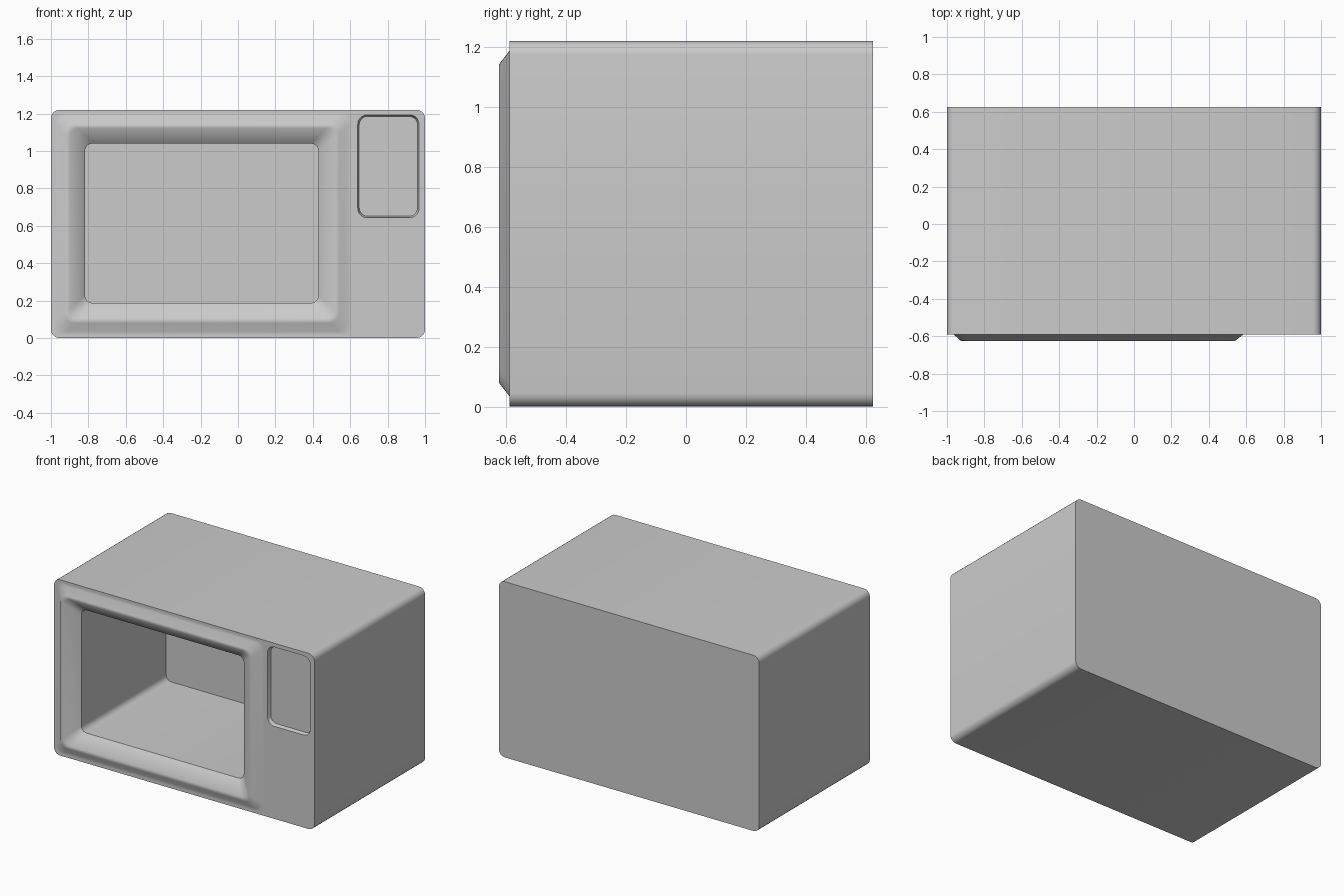
import bpy, bmesh
from math import sin, cos, pi, radians

cube = bpy.data.objects.get("Cube")
if cube:
    bpy.data.objects.remove(cube, do_unlink=True)

grey = bpy.data.materials.new("light grey")
grey.use_nodes = True
grey.diffuse_color = (0.6, 0.6, 0.6, 1)
grey.node_tree.nodes["Principled BSDF"].inputs["Base Color"].default_value = (0.6, 0.6, 0.6, 1)

SEG = 5


def ring(bm, x0, x1, z0, z1, r, y):
    """Rounded rectangle of vertices facing the front."""
    corners = [(x1 - r, z0 + r, -90), (x1 - r, z1 - r, 0),
               (x0 + r, z1 - r, 90), (x0 + r, z0 + r, 180)]
    verts = []
    for cx, cz, start in corners:
        for i in range(SEG + 1):
            a = radians(start) + i / SEG * pi / 2
            verts.append(bm.verts.new((cx + r * cos(a), y, cz + r * sin(a))))
    return verts


def bridge(bm, a, b):
    """Join two rings; a is the one nearer the outside of the surface path."""
    n = len(a)
    for i in range(n):
        j = (i + 1) % n
        bm.faces.new((a[i], a[j], b[j], b[i]))


def loft(bm, rings):
    for a, b in zip(rings, rings[1:]):
        bridge(bm, a, b)


def loop_edges(bm, loop):
    edges = []
    for i, v in enumerate(loop):
        w = loop[(i + 1) % len(loop)]
        edges.append(bm.edges.get((v, w)) or bm.edges.new((v, w)))
    return edges


def finish(bm, name, angle):
    mesh = bpy.data.meshes.new(name)
    bm.to_mesh(mesh)
    bm.free()
    mesh.materials.append(grey)
    obj = bpy.data.objects.new(name, mesh)
    bpy.context.collection.objects.link(obj)
    bpy.ops.object.select_all(action="DESELECT")
    obj.select_set(True)
    bpy.context.view_layer.objects.active = obj
    bpy.ops.object.shade_smooth_by_angle(angle=radians(angle))
    return obj


FRONT = -0.59
BACK = 0.625

# Casing with the raised door frame and a hole for the control panel
bm = bmesh.new()
back = ring(bm, -1, 1, 0, 1.22, 0.045, BACK)
front = ring(bm, -1, 1, 0, 1.22, 0.045, FRONT)
loft(bm, [back, front])
bm.faces.new(back[::-1])

frame = [
    ring(bm, -0.985, 0.615, 0.015, 1.205, 0.045, FRONT),
    ring(bm, -0.965, 0.585, 0.035, 1.187, 0.05, FRONT),
    ring(bm, -0.925, 0.54, 0.08, 1.142, 0.05, -0.625),
    ring(bm, -0.9, 0.515, 0.105, 1.122, 0.045, -0.625),
    ring(bm, -0.818, 0.43, 0.187, 1.04, 0.04, -0.55),
]
loft(bm, frame)

panel = ring(bm, 0.64, 0.968, 0.643, 1.193, 0.05, FRONT)
edges = [e for loop in (front, frame[0], panel) for e in loop_edges(bm, loop)]
bmesh.ops.triangle_fill(bm, use_beauty=True, use_dissolve=False,
                        edges=edges, normal=(0, -1, 0))
bm.normal_update()
for f in bm.faces:
    if all(abs(v.co.y - FRONT) < 1e-5 for v in f.verts) and f.normal.y > 0:
        f.normal_flip()
finish(bm, "casing_and_door_frame", 45)

# Cooking cavity behind the door opening
bm = bmesh.new()
inside = [ring(bm, -0.818, 0.43, 0.187, 1.04, 0.04, y) for y in (-0.55, 0.38)]
loft(bm, inside)
bm.faces.new(inside[-1])
finish(bm, "cooking_cavity", 40)

# Recessed control panel
bm = bmesh.new()
recess = [
    ring(bm, 0.64, 0.968, 0.643, 1.193, 0.05, FRONT),
    ring(bm, 0.648, 0.96, 0.651, 1.185, 0.045, FRONT + 0.025),
]
loft(bm, recess)
bm.faces.new(recess[-1])
finish(bm, "control_panel", 40)
